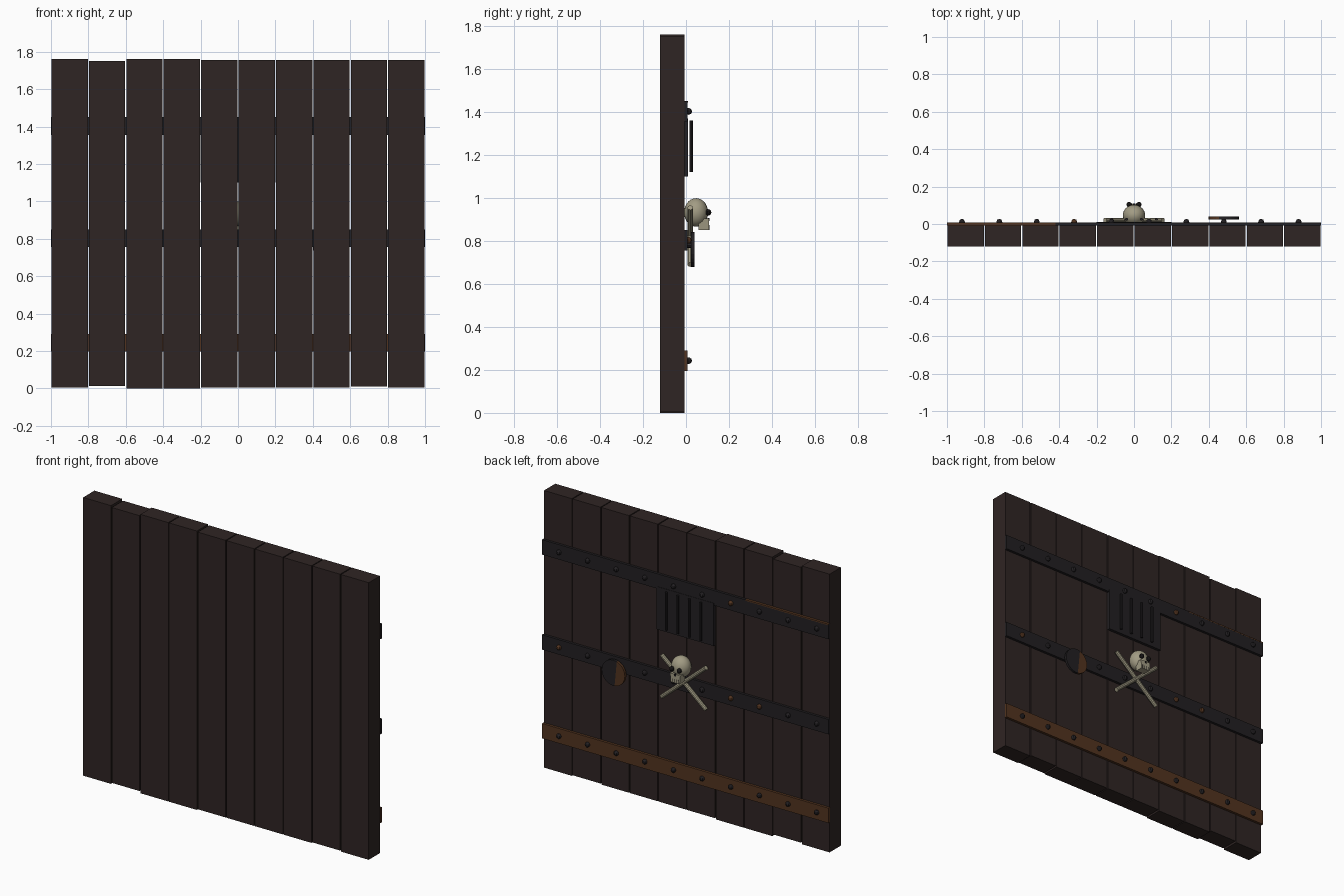
import bpy, bmesh, math
from mathutils import Vector, Matrix

if "Cube" in bpy.data.objects:
    bpy.data.objects.remove(bpy.data.objects["Cube"])


def material(name, rgb):
    m = bpy.data.materials.new(name)
    m.diffuse_color = (*rgb, 1)
    m.use_nodes = True
    m.node_tree.nodes["Principled BSDF"].inputs["Base Color"].default_value = m.diffuse_color
    return m


WOOD = material("dark wood", (0.028, 0.018, 0.017))
IRON = material("black iron", (0.016, 0.014, 0.016))
RUST = material("rust", (0.085, 0.034, 0.014))
BONE = material("old bone", (0.36, 0.33, 0.23))
DARK = material("socket black", (0.008, 0.007, 0.007))


def finish(name, bm, *mats, smooth=False):
    bmesh.ops.recalc_face_normals(bm, faces=bm.faces)
    me = bpy.data.meshes.new(name)
    bm.to_mesh(me)
    bm.free()
    for m in mats:
        me.materials.append(m)
    if smooth:
        for p in me.polygons:
            p.use_smooth = True
    ob = bpy.data.objects.new(name, me)
    bpy.context.collection.objects.link(ob)
    return ob


def box_bm(x0, x1, y0, y1, z0, z1):
    bm = bmesh.new()
    bmesh.ops.create_cube(bm, size=1)
    for v in bm.verts:
        v.co = Vector(((x0 + x1) / 2 + v.co.x * (x1 - x0),
                       (y0 + y1) / 2 + v.co.y * (y1 - y0),
                       (z0 + z1) / 2 + v.co.z * (z1 - z0)))
    return bm


def rod(name, a, b, r, mat, sides=8):
    a, b = Vector(a), Vector(b)
    bm = bmesh.new()
    rot = (b - a).to_track_quat('Z', 'Y').to_matrix().to_4x4()
    bmesh.ops.create_cone(bm, cap_ends=True, segments=sides, radius1=r, radius2=r,
                          depth=(b - a).length,
                          matrix=Matrix.Translation((a + b) / 2) @ rot)
    return finish(name, bm, mat)


def ball(name, c, r, mat, u=10, v=8, smooth=False):
    bm = bmesh.new()
    bmesh.ops.create_uvsphere(bm, u_segments=u, v_segments=v, radius=1,
                              matrix=Matrix.Translation(c) @ Matrix.Diagonal((*r, 1)))
    return finish(name, bm, mat, smooth=smooth)


# Vertical planks with slightly uneven ends
bottoms = [0.004, 0.012, 0.0, 0.0, 0.006, 0.006, 0.006, 0.006, 0.011, 0.006]
tops = [1.76, 1.75, 1.76, 1.76, 1.755, 1.755, 1.755, 1.755, 1.755, 1.755]
for i, (lo, hi) in enumerate(zip(bottoms, tops)):
    x = -0.9 + 0.2 * i
    finish(f"plank_{i}", box_bm(x - 0.097, x + 0.097, -0.12, -0.008, lo, hi), WOOD)

# Iron straps, the lowest one rusted, with a row of rivets on each
rusty = {(0, 3), (1, 9), (1, 3), (1, 2)}
for s, (z, mat) in enumerate([(1.403, IRON), (0.803, IRON), (0.243, RUST)]):
    bm = box_bm(-1, 1, -0.008, 0.008, z - 0.047, z + 0.047)
    finish(f"strap_{s}", bm, mat)
    for i in range(10):
        ball(f"rivet_{s}_{i}", (-0.92 + 0.2 * i, 0.010, z), (0.016, 0.018, 0.016),
             RUST if (s, i) in rusty else IRON, 8, 6)
# Rusty upper edge on part of the top strap
finish("strap_rust_edge", box_bm(-1, -0.42, -0.008, 0.0085, 1.444, 1.4515), RUST)

# Grate backing plate and bars
finish("grate_plate", box_bm(-0.2, 0.2, -0.008, 0.010, 1.1, 1.37), IRON)
for i, x in enumerate((-0.12, -0.04, 0.04, 0.12)):
    rod(f"grate_bar_{i}", (x, 0.025, 1.12), (x, 0.025, 1.36), 0.008, IRON)

# Round handle disc, part of it rusted, on a short stem
bm = bmesh.new()
bmesh.ops.create_cone(bm, cap_ends=True, segments=24, radius1=0.081, radius2=0.081, depth=0.016,
                      matrix=Matrix.Translation((0.48, 0.032, 0.76)) @ Matrix.Rotation(math.pi / 2, 4, 'X'))
bmesh.ops.bisect_plane(bm, geom=bm.verts[:] + bm.edges[:] + bm.faces[:],
                       plane_co=(0.463, 0, 0.76), plane_no=(1, 0, 0.1))
for f in bm.faces:
    c = f.calc_center_median()
    f.material_index = 1 if c.x + 0.1 * (c.z - 0.76) < 0.463 else 0
finish("handle_disc", bm, IRON, RUST)
rod("handle_stem", (0.48, 0, 0.78), (0.48, 0.03, 0.78), 0.012, IRON)

# Crossed bones
for s in (-1, 1):
    rod(f"cross_bone_{s}", (-0.155 * s, 0.02, 0.69), (0.155 * s, 0.02, 0.955), 0.0135, BONE, 10)

# Skull: cranium, jaw, eyes, nose and tooth gaps
ball("skull_cranium", (0, 0.047, 0.933), (0.060, 0.056, 0.066), BONE, 20, 14, True)
bm = box_bm(-0.036, 0.036, 0.058, 0.108, 0.85, 0.905)
for v in bm.verts:
    if v.co.z < 0.87:
        v.co.x *= 0.85
finish("skull_jaw", bm, BONE)
for s in (-1, 1):
    ball(f"skull_eye_{s}", (0.026 * s, 0.104, 0.933), (0.015, 0.014, 0.015), DARK)
finish("skull_nose", box_bm(-0.006, 0.006, 0.1, 0.11, 0.893, 0.906), DARK)
for i in range(4):
    x = -0.021 + 0.014 * i
    finish(f"tooth_gap_{i}", box_bm(x - 0.0015, x + 0.0015, 0.103, 0.109, 0.852, 0.874), DARK)
